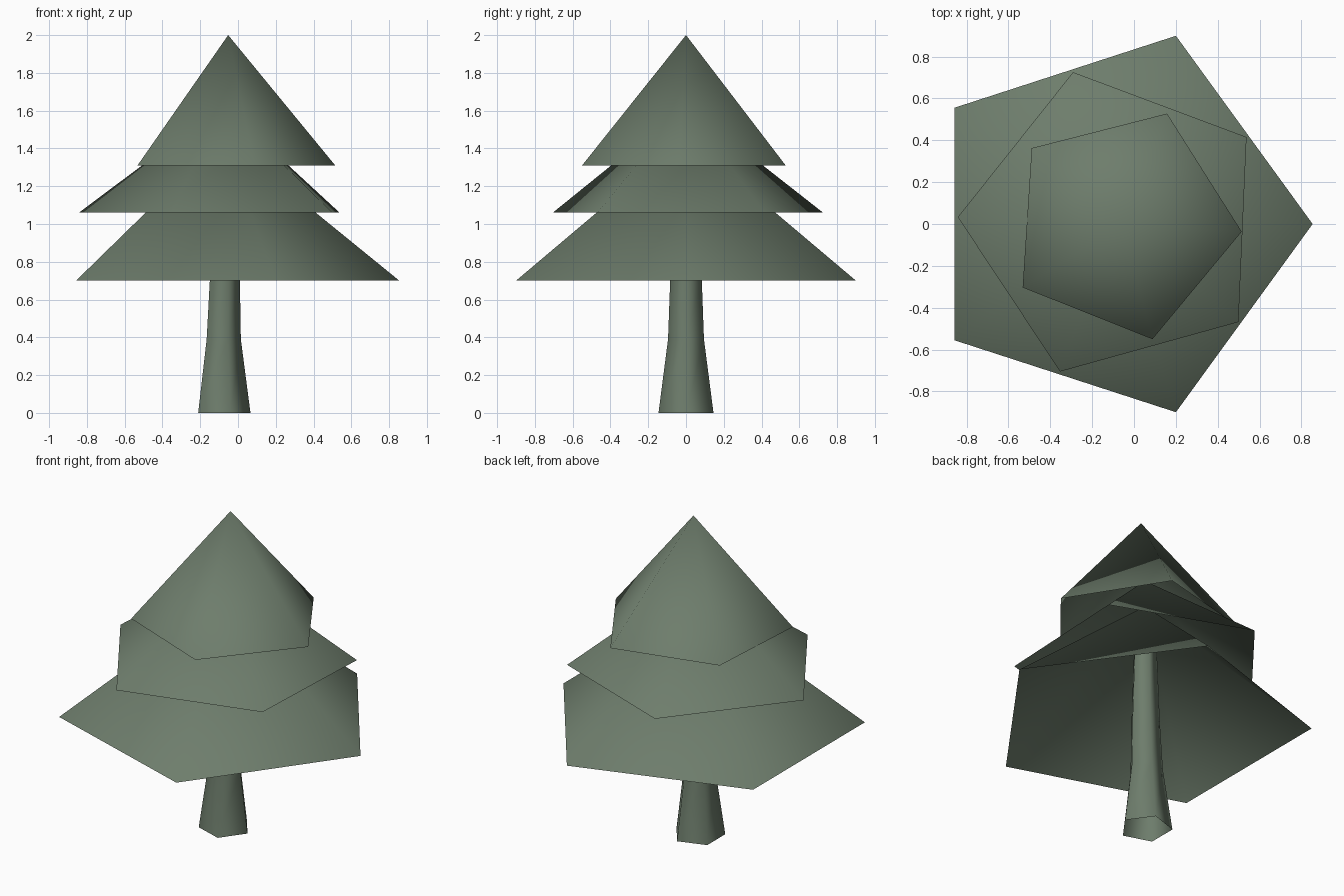
import bpy
import bmesh
from math import cos, sin, radians, tau

cube = bpy.data.objects.get("Cube")
if cube:
    bpy.data.objects.remove(cube)

SIDES = 5

# One muted green for the whole tree
green = bpy.data.materials.new("muted_green")
green.use_nodes = True
colour = (0.155, 0.205, 0.15, 1)
green.diffuse_color = colour
bsdf = next(n for n in green.node_tree.nodes if n.type == "BSDF_PRINCIPLED")
bsdf.inputs["Base Color"].default_value = colour
bsdf.inputs["Roughness"].default_value = 0.9


def ring(bm, x, z, radius, turn):
    """Add one five-sided loop of vertices."""
    return [bm.verts.new((x + radius * cos(turn + tau * i / SIDES),
                          radius * sin(turn + tau * i / SIDES), z))
            for i in range(SIDES)]


def add_part(name, loops, apex=None, turn=0):
    """Open-bottomed part from (x, z, radius) loops, with an optional tip."""
    bm = bmesh.new()
    rings = [ring(bm, *loop, radians(turn)) for loop in loops]
    for low, high in zip(rings, rings[1:]):
        for i in range(SIDES):
            j = (i + 1) % SIDES
            bm.faces.new((low[i], low[j], high[j], high[i]))
    if apex:
        tip = bm.verts.new((apex[0], 0, apex[1]))
        top = rings[-1]
        for i in range(SIDES):
            bm.faces.new((top[i], top[(i + 1) % SIDES], tip))
    for face in bm.faces:
        face.smooth = True
    mesh = bpy.data.meshes.new(name)
    bm.to_mesh(mesh)
    bm.free()
    mesh.materials.append(green)
    bpy.context.collection.objects.link(bpy.data.objects.new(name, mesh))


# Flared trunk running up inside the foliage
add_part("trunk", [(-0.087, 0, 0.153), (-0.085, 0.39, 0.1),
                   (-0.078, 0.7, 0.088), (-0.078, 1.33, 0.065)])

# Three hollow foliage tiers, each twisted differently
add_part("lower_foliage", [(-0.092, 0.7, 0.946)], (-0.08, 1.46))
add_part("middle_foliage", [(-0.09, 1.06, 0.753)], (-0.08, 1.63), turn=33.5)
add_part("upper_foliage", [(-0.052, 1.31, 0.568)], (-0.052, 2.0), turn=-3.7)
